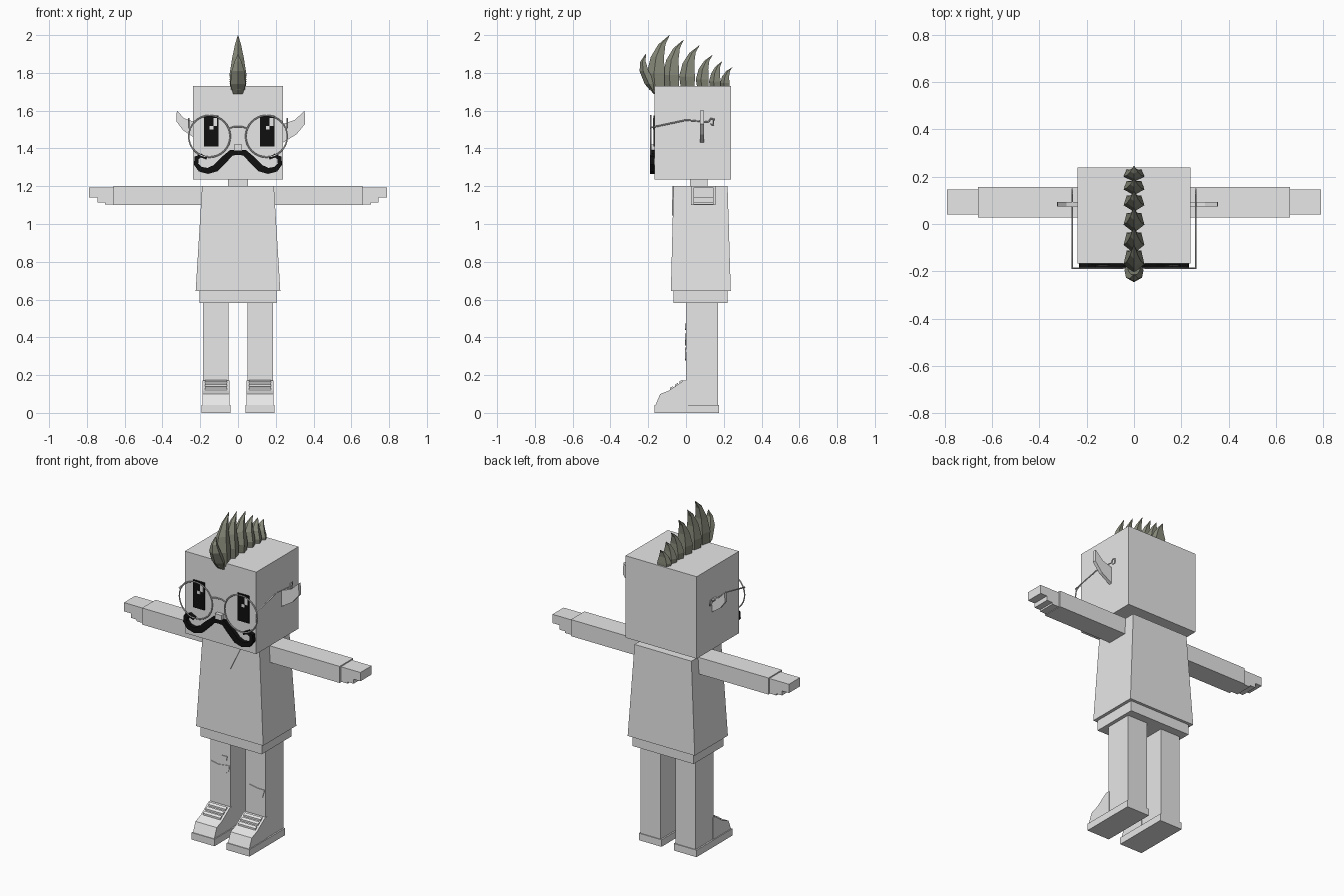
import bpy, bmesh
from mathutils import Vector

cube = bpy.data.objects.get("Cube")
if cube:
    bpy.data.objects.remove(cube, do_unlink=True)


def material(name, rgb):
    m = bpy.data.materials.new(name)
    m.use_nodes = True
    m.diffuse_color = (*rgb, 1)
    m.node_tree.nodes["Principled BSDF"].inputs["Base Color"].default_value = (*rgb, 1)
    return m


GREY = material("light_grey", (0.8, 0.8, 0.8))
BLACK = material("black", (0.005, 0.005, 0.005))
HAIR = material("olive_grey", (0.25, 0.26, 0.2))


def loft(name, rings, mat):
    """Closed solid through a list of rings with equal point counts."""
    bm = bmesh.new()
    loops = [[bm.verts.new(p) for p in ring] for ring in rings]
    n = len(loops[0])
    for a, b in zip(loops, loops[1:]):
        for i in range(n):
            j = (i + 1) % n
            bm.faces.new((a[i], a[j], b[j], b[i]))
    bm.faces.new(loops[0][::-1])
    bm.faces.new(loops[-1])
    bmesh.ops.recalc_face_normals(bm, faces=bm.faces[:])
    me = bpy.data.meshes.new(name)
    bm.to_mesh(me)
    bm.free()
    me.materials.append(mat)
    ob = bpy.data.objects.new(name, me)
    bpy.context.collection.objects.link(ob)
    return ob


def rect(x0, x1, y0, y1, z):
    return [(x0, y0, z), (x1, y0, z), (x1, y1, z), (x0, y1, z)]


def box(name, x, y, z, mat=GREY):
    return loft(name, [rect(*x, *y, z[0]), rect(*x, *y, z[1])], mat)


def front_prism(name, pts, y0, y1, mat=GREY):
    return loft(name, [[(x, y, z) for x, z in pts] for y in (y0, y1)], mat)


def side_prism(name, pts, x0, x1, mat=GREY):
    return loft(name, [[(x, y, z) for y, z in pts] for x in (x0, x1)], mat)


def wire(name, pts, radius, mat=GREY):
    cu = bpy.data.curves.new(name, 'CURVE')
    cu.dimensions = '3D'
    cu.bevel_depth = radius
    cu.bevel_resolution = 1
    cu.use_fill_caps = True
    sp = cu.splines.new('POLY')
    sp.points.add(len(pts) - 1)
    for p, co in zip(sp.points, pts):
        p.co = (*co, 1)
    cu.materials.append(mat)
    ob = bpy.data.objects.new(name, cu)
    bpy.context.collection.objects.link(ob)


# Head, neck and clothed body
FACE = -0.166
box("head", (-0.238, 0.238), (FACE, 0.238), (1.235, 1.73))
box("neck", (-0.053, 0.053), (0.02, 0.115), (1.19, 1.24))
loft("tunic", [rect(-0.224, 0.224, -0.08, 0.237, 0.645),
               rect(-0.19, 0.19, -0.066, 0.22, 1.2)], GREY)
box("tunic_hem", (-0.205, 0.205), (-0.066, 0.22), (0.583, 0.65))
loft("collar", [[(-0.074, y, 1.2), (0.074, y, 1.2), (0, y - 0.004, 1.045)]
                for y in (-0.071, -0.063)], GREY)
box("nose", (-0.022, 0.022), (-0.19, FACE), (1.39, 1.42))

# Arms, legs and shoes, once for each side
hand = [(0.65, 1.193), (0.79, 1.193), (0.79, 1.14), (0.744, 1.14),
        (0.744, 1.113), (0.705, 1.113), (0.705, 1.103), (0.65, 1.103)]
upper = [(0.01, 0.04), (-0.162, 0.04), (-0.137, 0.1), (-0.09, 0.118),
         (-0.012, 0.172), (0.01, 0.172)]
for s, side in ((1, "left"), (-1, "right")):
    box(side + "_arm", sorted((s * 0.18, s * 0.66)), (0.027, 0.156), (1.1, 1.2))
    front_prism(side + "_hand", [(s * x, z) for x, z in hand], 0.04, 0.146)
    c = s * 0.117
    box(side + "_leg", (c - 0.067, c + 0.067), (0, 0.17), (0.02, 0.6))
    box(side + "_shoe_sole", (c - 0.076, c + 0.076), (-0.166, 0.175), (0, 0.042))
    side_prism(side + "_shoe_upper", upper, c - 0.071, c + 0.071)
    for k in range(3):
        y, z = -0.075 + 0.025 * k, 0.13 + 0.0172 * k
        lace = [(y - 0.009, z - 0.01), (y - 0.009, z + 0.003),
                (y + 0.006, z + 0.011), (y + 0.012, z)]
        side_prism(side + "_shoe_lace", lace, c - 0.058, c + 0.058)

# Trouser patches
patches = {
    "right_knee_patch": [(-0.18, 0.42), (-0.13, 0.41), (-0.055, 0.42), (-0.06, 0.385),
                         (-0.09, 0.358), (-0.16, 0.36), (-0.178, 0.39)],
    "right_small_patch": [(-0.125, 0.45), (-0.105, 0.47), (-0.07, 0.472),
                          (-0.075, 0.445), (-0.11, 0.438)],
    "left_knee_patch": [(0.055, 0.325), (0.08, 0.345), (0.13, 0.335), (0.18, 0.335),
                        (0.165, 0.285), (0.12, 0.277), (0.08, 0.285)]}
for name, pts in patches.items():
    front_prism(name, pts, -0.004, 0.002)

# Eyes with pale glints
for side, x in (("right", -0.181), ("left", 0.117)):
    box(side + "_eye", (x, x + 0.077), (FACE - 0.007, FACE + 0.002), (1.41, 1.575), BLACK)
    for dx, z, w, h in ((0.05, 1.518, 0.02, 0.044), (0.03, 1.5, 0.02, 0.018)):
        box(side + "_eye_glint", (x + dx, x + dx + w),
            (FACE - 0.009, FACE - 0.006), (z, z + h))

# Pointed ears, the left one larger
ear = [(0, 1.53), (0.063, 1.55), (0.116, 1.6), (0.118, 1.53), (0.073, 1.475), (0, 1.43)]
for name, sx, sz in (("left_ear", 1, 1), ("right_ear", -0.75, 0.82)):
    front_prism(name, [(0.237 * (1 if sx > 0 else -1) + x * sx, 1.6 + (z - 1.6) * sz)
                       for x, z in ear], 0.074, 0.094)

# Curled moustache drawn as a ribbon of varying width: x, z, half width
half = [(-0.165, 1.348, 0.007), (-0.195, 1.362, 0.01), (-0.219, 1.35, 0.012),
        (-0.222, 1.318, 0.012), (-0.2, 1.29, 0.014), (-0.16, 1.281, 0.016),
        (-0.12, 1.295, 0.019), (-0.08, 1.335, 0.019), (-0.035, 1.377, 0.016)]
path = half + [(0, 1.378, 0.012)] + [(-x, z, w) for x, z, w in reversed(half)]
over, under = [], []
for i, (x, z, w) in enumerate(path):
    a, b = path[max(i - 1, 0)], path[min(i + 1, len(path) - 1)]
    d = Vector((b[0] - a[0], b[1] - a[1])).normalized() * w
    over.append((x - d.y, z + d.x))
    under.append((x + d.y, z - d.x))
front_prism("moustache", over + under[::-1], -0.19, FACE + 0.003, BLACK)

# Round spectacles
arm = [(-0.187, 1.51), (0, 1.55), (0.12, 1.54), (0.13, 1.558),
       (0.147, 1.556), (0.146, 1.525), (0.13, 1.527)]
for s, side in ((1, "left"), (-1, "right")):
    bpy.ops.mesh.primitive_torus_add(location=(s * 0.151, -0.187, 1.464),
                                     rotation=(1.5708, 0, 0), major_radius=0.11,
                                     minor_radius=0.004, major_segments=32, minor_segments=6)
    rim = bpy.context.object
    rim.name = side + "_lens_rim"
    rim.data.materials.append(GREY)
    bpy.ops.object.shade_smooth_by_angle()
    wire(side + "_spectacle_arm",
         [(s * 0.253, -0.187, 1.505)] + [(s * 0.261, y, z) for y, z in arm], 0.004)
wire("spectacle_bridge", [(-0.05, -0.187, 1.505), (-0.02, -0.187, 1.515),
                          (0.02, -0.187, 1.515), (0.05, -0.187, 1.505)], 0.004)


# Mohawk of curved, faceted spikes: y, z, half depth, half width per section
def spike(name, sections):
    shape = [(0, -1), (1, -0.2), (0.7, 1), (-0.7, 1), (-1, -0.2)]
    loft(name, [[(a * w, y + b * d, z) for a, b in shape] for y, z, d, w in sections], HAIR)


spike("front_hair_spike", [(-0.163, 1.687, 0.006, 0.025), (-0.19, 1.74, 0.028, 0.04),
                           (-0.222, 1.81, 0.024, 0.034), (-0.228, 1.86, 0.014, 0.018),
                           (-0.213, 1.9, 0.001, 0.001)])
# Base y, tip y, tip z, half depth
row = [(-0.155, -0.087, 2.0, 0.05), (-0.075, -0.013, 1.975, 0.046),
       (0.01, 0.07, 1.945, 0.044), (0.09, 0.14, 1.895, 0.036),
       (0.155, 0.19, 1.86, 0.032), (0.208, 0.245, 1.83, 0.026)]
for y, tip, top, d in row:
    lean, h = tip - y, top - 1.71
    spike("hair_spike", [(y + lean * o, 1.71 + h * t, d * k, 0.044 * w) for o, t, k, w in
                         ((0, 0, 0.8, 0.9), (-0.08, 0.3, 0.95, 1), (0.05, 0.6, 0.7, 0.68),
                          (0.4, 0.83, 0.38, 0.36), (1, 1, 0.02, 0.02))])
